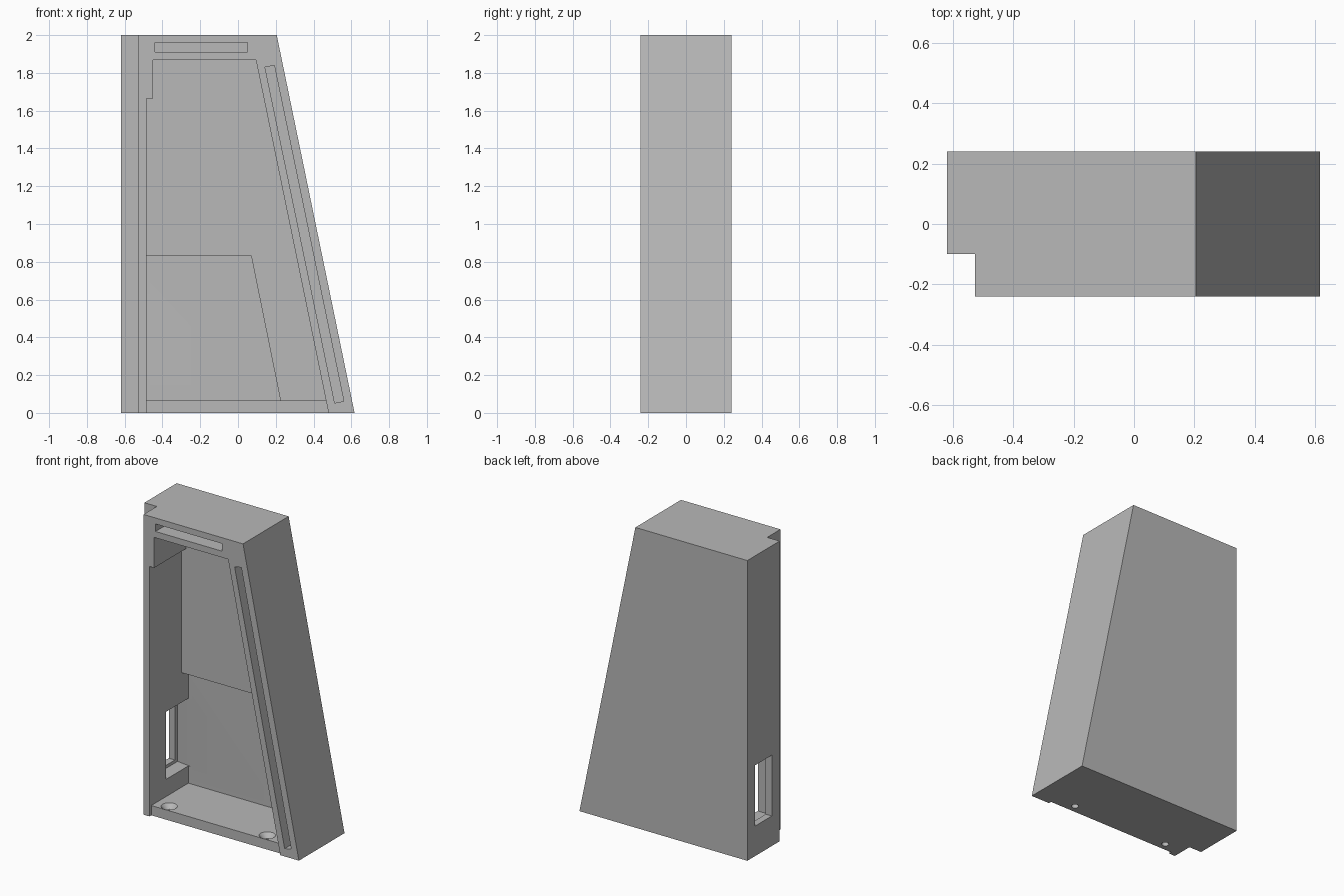
import bpy, bmesh
from mathutils import Vector

cube = bpy.data.objects.get("Cube")
if cube:
    bpy.data.objects.remove(cube, do_unlink=True)

grey = bpy.data.materials.new("plain grey")
grey.use_nodes = True
grey.diffuse_color = (0.48, 0.48, 0.48, 1)
grey.node_tree.nodes["Principled BSDF"].inputs["Base Color"].default_value = (0.48, 0.48, 0.48, 1)


def finish(name, bm):
    bmesh.ops.recalc_face_normals(bm, faces=bm.faces)
    mesh = bpy.data.meshes.new(name)
    bm.to_mesh(mesh)
    bm.free()
    mesh.materials.append(grey)
    obj = bpy.data.objects.new(name, mesh)
    bpy.context.collection.objects.link(obj)
    return obj


def prism(name, outline, start, end, axis="y"):
    """Extrude an outline along y (xz points) or along z (xy points)."""
    bm = bmesh.new()
    if axis == "y":
        points, move = [(a, start, b) for a, b in outline], Vector((0, end - start, 0))
    else:
        points, move = [(a, b, start) for a, b in outline], Vector((0, 0, end - start))
    face = bm.faces.new([bm.verts.new(p) for p in points])
    grown = bmesh.ops.extrude_face_region(bm, geom=[face])
    bmesh.ops.translate(bm, vec=move,
                        verts=[v for v in grown["geom"] if isinstance(v, bmesh.types.BMVert)])
    return finish(name, bm)


def rect(x0, x1, z0, z1):
    return [(x0, z0), (x1, z0), (x1, z1), (x0, z1)]


def screw_hole(name, x, y):
    """Countersunk hole, widest at the inner floor."""
    bm = bmesh.new()
    rings = []
    for radius, z in ((0.022, -0.03), (0.022, 0.035), (0.05, 0.065), (0.05, 0.09)):
        ring = bmesh.ops.create_circle(bm, segments=32, radius=radius)["verts"]
        bmesh.ops.translate(bm, verts=ring, vec=(x, y, z))
        rings.append(ring)
    for low, high in zip(rings, rings[1:]):
        for i in range(len(low)):
            j = (i + 1) % len(low)
            bm.faces.new((low[i], low[j], high[j], high[i]))
    bm.faces.new(rings[0])
    bm.faces.new(rings[-1])
    return finish(name, bm)


# Tapered housing
housing = prism("housing", [(-0.62, 0), (0.617, 0), (0.205, 2), (-0.62, 2)], -0.24, 0.24)

cutters = [
    # Full-height rebate on the upright front corner
    prism("corner_rebate", rect(-0.7, -0.528, -0.1, 2.1), -0.3, -0.10),
    # Main cavity, stepped at the upper corner
    prism("cavity", [(-0.485, 0.065), (0.466, 0.065), (0.095, 1.868), (-0.45, 1.868),
                     (-0.45, 1.665), (-0.485, 1.665)], -0.3, 0.096),
    # Deeper lower pocket in the back wall
    prism("lower_pocket", [(-0.485, 0.065), (0.225, 0.065), (0.07, 0.83), (-0.485, 0.83)], 0, 0.17),
    # Bottom lip set back from the front
    prism("lip_setback", [(-0.485, -0.05), (0.49, -0.05), (0.466, 0.066), (-0.485, 0.066)], -0.3, -0.22),
    # Slots in the front frame
    prism("top_slot", rect(-0.44, 0.05, 1.91, 1.96), -0.3, -0.12),
    prism("slanted_slot", [(0.512, 0.052), (0.56, 0.062), (0.192, 1.84), (0.143, 1.83)], -0.3, -0.12),
    # Side window with a wider inner recess
    prism("window_recess", [(-0.575, -0.063), (-0.455, -0.063), (-0.455, 0.17), (-0.575, 0.185)],
          0.18, 0.63, "z"),
    prism("window_opening", rect(-0.7, -0.55, 0.2, 0.605), -0.018, 0.157),
    # Screw holes through the floor
    screw_hole("screw_hole_right", -0.39, -0.167),
    screw_hole("screw_hole_left", 0.333, -0.167),
]

# Carve the cutters out of the housing
bpy.ops.object.select_all(action="DESELECT")
bpy.context.view_layer.objects.active = housing
housing.select_set(True)
for cutter in cutters:
    cutter.hide_render = True
    mod = housing.modifiers.new(cutter.name, "BOOLEAN")
    mod.operation = "DIFFERENCE"
    mod.solver = "EXACT"
    mod.object = cutter
    bpy.ops.object.modifier_apply(modifier=mod.name)
    bpy.data.objects.remove(cutter, do_unlink=True)

bpy.ops.object.shade_smooth_by_angle(angle=0.4)
